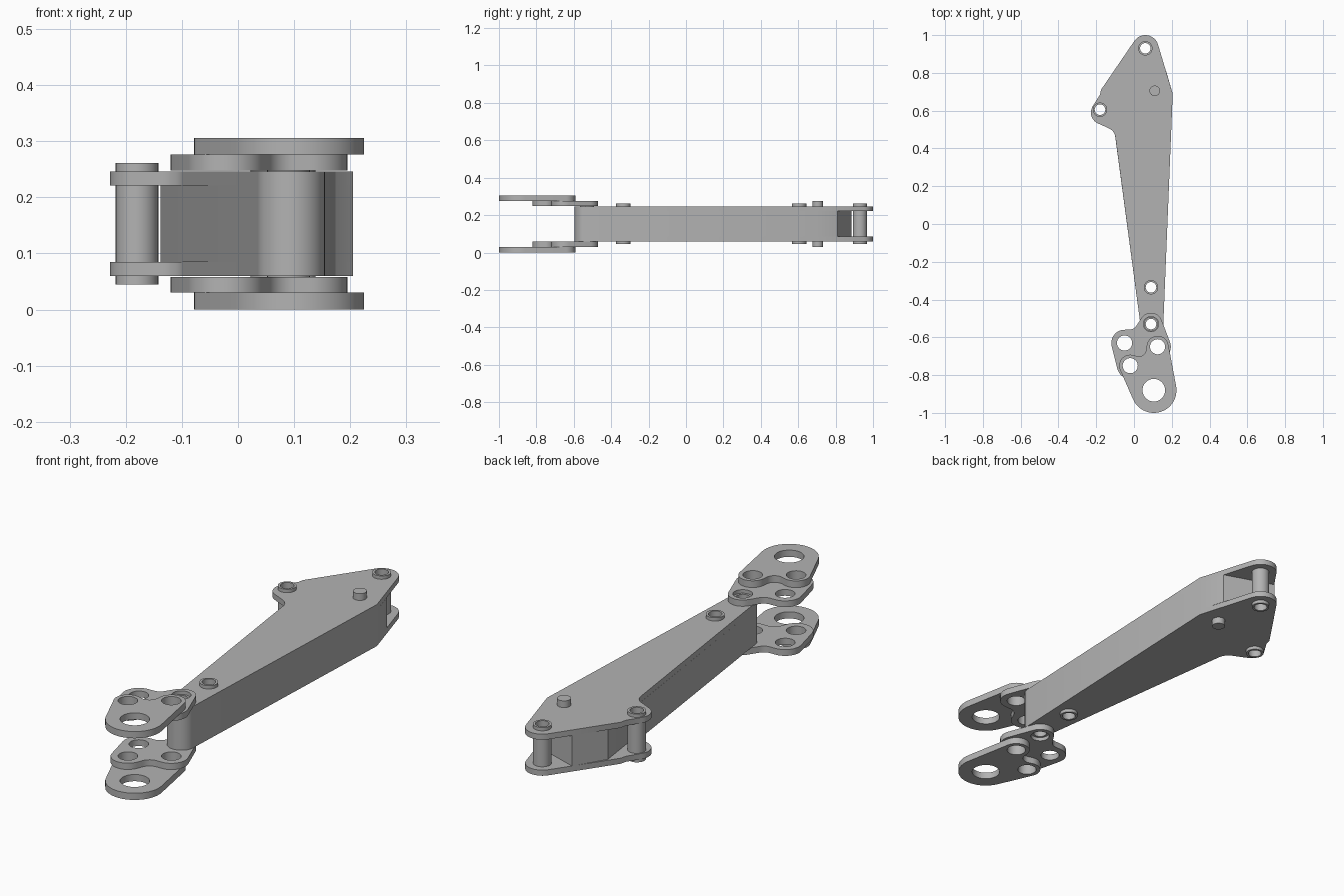
import bpy
from math import acos, atan2, cos, sin, pi, hypot, radians

cube = bpy.data.objects.get("Cube")
if cube:
    bpy.data.objects.remove(cube, do_unlink=True)

GREY = (0.45, 0.45, 0.45, 1)
metal = bpy.data.materials.new("grey_metal")
metal.use_nodes = True
metal.diffuse_color = GREY
metal.node_tree.nodes["Principled BSDF"].inputs["Base Color"].default_value = GREY

MID = 0.153      # height of the mirror plane between top and bottom plates
STEP = pi / 24


def circle(x, y, r):
    n = 40
    return [(x + r * cos(2 * pi * i / n), y + r * sin(2 * pi * i / n)) for i in range(n)]


def belt(discs):
    """Counter-clockwise outline wrapped around discs; negative radius makes a hollow."""
    normals = []
    for i, (x, y, r) in enumerate(discs):
        x2, y2, r2 = discs[(i + 1) % len(discs)]
        d = hypot(x2 - x, y2 - y)
        lean = max(-1, min(1, (r - r2) / d))
        normals.append(atan2(y2 - y, x2 - x) - acos(lean))
    points = []
    for i, (x, y, r) in enumerate(discs):
        if r == 0:
            points.append((x, y))
            continue
        start = normals[i - 1]
        sweep = (normals[i] - start) % (2 * pi)
        if r < 0:
            sweep -= 2 * pi
        n = max(1, int(abs(sweep) / STEP))
        for k in range(n + 1):
            a = start + sweep * k / n
            points.append((x + r * cos(a), y + r * sin(a)))
    return points


def slab(name, outline, z0, z1, holes=()):
    """Extrude an outline with round holes from z0 to z1."""
    curve = bpy.data.curves.new(name, "CURVE")
    curve.dimensions = "2D"
    curve.fill_mode = "BOTH"
    curve.extrude = (z1 - z0) / 2
    for ring in [outline] + [circle(*h) for h in holes]:
        spline = curve.splines.new("POLY")
        spline.points.add(len(ring) - 1)
        for p, (x, y) in zip(spline.points, ring):
            p.co = (x, y, 0, 1)
        spline.use_cyclic_u = True
    curve.materials.append(metal)
    ob = bpy.data.objects.new(name, curve)
    ob.location.z = (z0 + z1) / 2
    bpy.context.collection.objects.link(ob)
    bpy.ops.object.select_all(action="DESELECT")
    ob.select_set(True)
    bpy.context.view_layer.objects.active = ob
    bpy.ops.object.convert(target="MESH")
    ob = bpy.context.object
    bpy.ops.object.mode_set(mode="EDIT")
    bpy.ops.mesh.select_all(action="SELECT")
    bpy.ops.mesh.remove_doubles(threshold=0.0001)
    bpy.ops.mesh.normals_make_consistent(inside=False)
    bpy.ops.object.mode_set(mode="OBJECT")
    bpy.ops.object.shade_smooth_by_angle(angle=radians(30))
    return ob


def plate_pair(name, outline, near, far, holes):
    slab("upper_" + name, outline, MID + near, MID + far, holes)
    slab("lower_" + name, outline, MID - far, MID - near, holes)


# Bushing positions along the arm
back, side, middle, front = (0.06, 0.93), (-0.18, 0.605), (0.09, -0.335), (0.09, -0.53)
TUBE, BORE = 0.038, 0.028
arm_end = (0.095, -0.535, 0.06)
shoulder = (0.205, 0.69, 0)

# Arm cheek plates with rounded lugs
cheek = belt([arm_end, shoulder, (*back, 0.07), (-0.175, 0.71, 0), (-0.18, 0.685, 0),
              (-0.165, 0.59, 0.063), (-0.158, 0.452, -0.06)])
plate_pair("arm_plate", cheek, 0.068, 0.093,
           [(*p, TUBE) for p in (back, side, middle, front)])

# Solid arm core between the plates, cut short around the lug pins
core = belt([arm_end, shoulder, (0.17, 0.81, 0), (-0.056, 0.886, 0), (-0.138, 0.75, 0)])
slab("arm_core", core, MID - 0.068, MID + 0.068, [(*middle, TUBE), (*front, TUBE)])

# Hollow bushings and the plain cross pin
for label, p in (("back", back), ("side", side), ("middle", middle), ("front", front)):
    slab(label + "_bushing", circle(*p, TUBE), MID - 0.108, MID + 0.108, [(*p, BORE)])
slab("cross_pin", circle(0.11, 0.705, 0.028), MID - 0.123, MID + 0.123)

# Four-hole link plates at the front of the arm
link_a, link_b, link_c = (0.125, -0.65), (-0.05, -0.63), (-0.02, -0.75)
link = belt([(*link_a, 0.07), (*front, 0.06), (-0.025, -0.514, -0.045),
             (*link_b, 0.07), (*link_c, 0.07), (0.1015, -0.7705, -0.05)])
plate_pair("link_plate", link, 0.095, 0.123,
           [(*p, 0.04) for p in (link_a, link_b, link_c, front)])

# Outer end plates with the large eye
eye = (0.105, -0.88)
end = belt([(*eye, 0.12), (*link_a, 0.058), (0.025, -0.661, -0.04), (*link_c, 0.058)])
plate_pair("end_plate", end, 0.123, 0.153,
           [(*eye, 0.06), (*link_a, 0.04), (*link_c, 0.04)])
